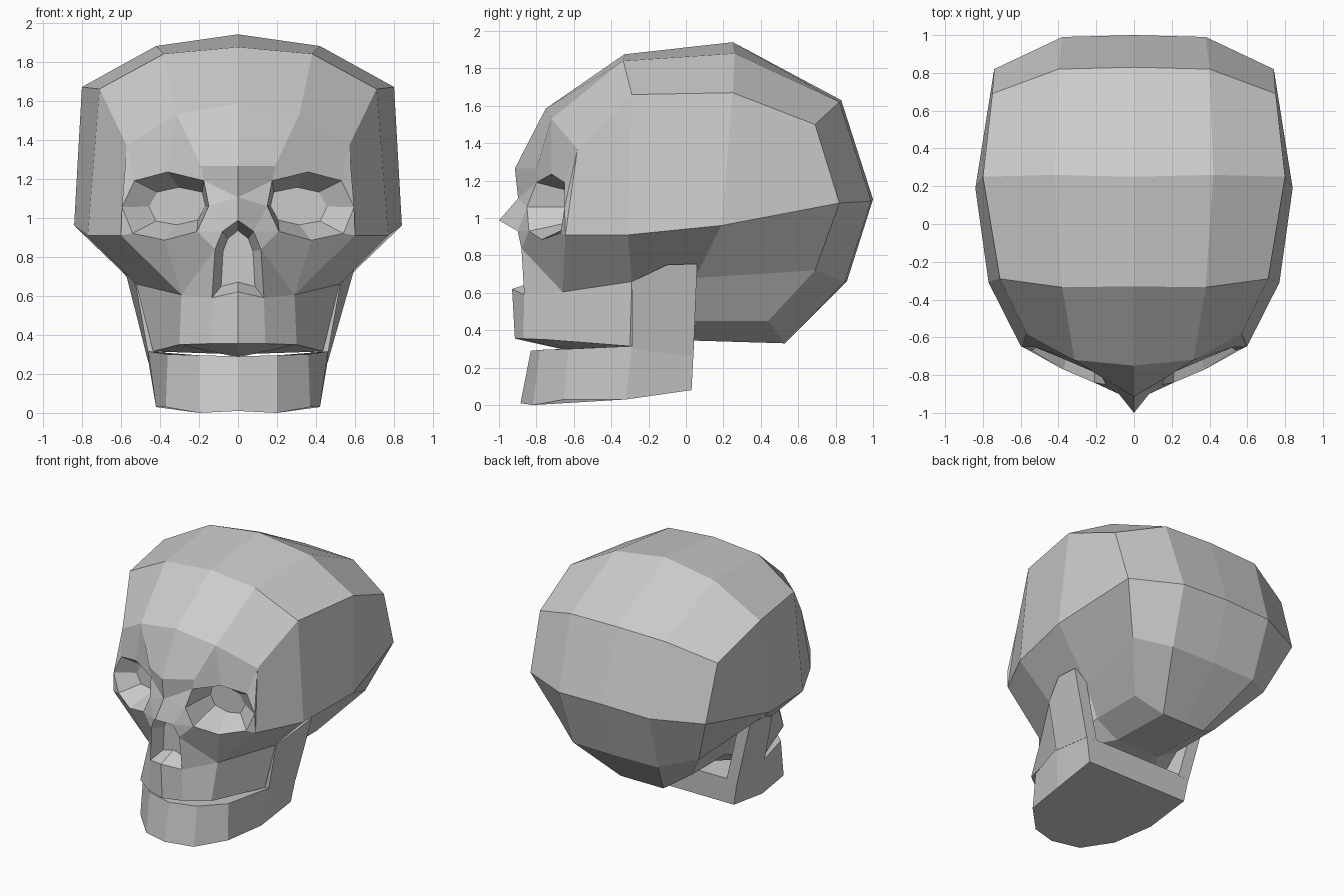
import bpy, bmesh

if "Cube" in bpy.data.objects:
    bpy.data.objects.remove(bpy.data.objects["Cube"])


def build(name, pts, faces):
    """Make one half from named points and panels, then mirror it across x = 0."""
    bm = bmesh.new()
    v = {k: bm.verts.new(p) for k, p in pts.items()}
    for f in faces:
        bm.faces.new([v[k] for k in f.split()])
    bmesh.ops.recalc_face_normals(bm, faces=bm.faces)
    me = bpy.data.meshes.new(name)
    bm.to_mesh(me)
    bm.free()
    ob = bpy.data.objects.new(name, me)
    bpy.context.collection.objects.link(ob)
    mod = ob.modifiers.new("mirror", 'MIRROR')
    mod.merge_threshold = 0.002
    return ob


def strip(a, b, n, closed=False):
    """Quads between two rows of points named a0.. and b0.."""
    last = n if closed else n - 1
    return [f"{a}{i} {a}{(i + 1) % n} {b}{(i + 1) % n} {b}{i}" for i in range(last)]


def ring(pts, key, coords):
    for i, c in enumerate(coords):
        pts[f"{key}{i}"] = c


# Cranium: rows over the top from forehead (A) to the base (H), centre to side
skull = {}
rows = {
    "A": [(0, -.75, 1.585), (.315, -.72, 1.53), (.57, -.58, 1.37)],
    "B": [(0, -.33, 1.875), (.38, -.335, 1.84), (.71, -.29, 1.66)],
    "C": [(0, .25, 1.94), (.42, .26, 1.88), (.80, .25, 1.67)],
    "D": [(0, .83, 1.63), (.40, .82, 1.62), (.75, .69, 1.50)],
    "E": [(0, 1.0, 1.10), (.38, .99, 1.09), (.74, .82, 1.08)],
    "F": [(0, .86, .66), (.36, .85, .66), (.59, .69, .72)],
    "G": [(0, .53, .33), (.18, .53, .33), (.36, .44, .45)],
    "H": [(0, .03, .345), (.18, .03, .345), (.36, .03, .45)],
}
for key, row in rows.items():
    ring(skull, key, row)
panels = []
for a, b in zip("ABCDEFG", "BCDEFGH"):
    panels += strip(a, b, 3)

# Eye sockets: rim and a smaller ring pushed back
rim = [(.595, -.65, 1.055), (.53, -.65, 1.19), (.36, -.72, 1.235), (.175, -.80, 1.19),
       (.15, -.85, 1.06), (.21, -.84, .93), (.375, -.77, .885), (.54, -.67, .92)]
ring(skull, "O", rim)
ring(skull, "I", [(.31 + (x - .37) * .65, -.57, 1.06 + (z - 1.06) * .55) for x, y, z in rim])
panels += strip("O", "I", 8, True) + [" ".join(f"I{i}" for i in range(8))]

# Nose opening: rim and recessed cavity
nose = [(0, -1, .987), (.08, -.9, .93), (.118, -.88, .838), (.133, -.865, .59), (0, -.93, .62)]
ring(skull, "N", nose)
ring(skull, "J", [(x * .65, -.78, .8 + (z - .8) * .72) for x, y, z in nose])
panels += strip("N", "J", 5) + ["J0 J1 J2 J3 J4"]

# Brow, cheek, temple and upper jaw points
skull.update({
    "M0": (0, -.915, 1.265), "M1": (.19, -.80, 1.265), "K": (0, -.898, 1.105),
    "S": (.60, -.645, .91), "V": (.77, -.31, .91), "W": (.84, .19, .96),
    "X": (.47, .05, .68), "U": (.52, -.29, .66), "T": (.29, -.66, .605),
    "L0": (0, -.915, .355), "L1": (.14, -.87, .355), "L2": (.30, -.75, .35),
    "Q": (.435, -.30, .315), "P": (0, -.30, .30), "R": (0, -.60, .285),
})
panels += [
    # brow and nose bridge
    "A0 A1 M1 M0", "A1 O2 O3 M1", "A1 A2 O1 O2", "A2 O0 O1", "A2 S O0", "S O7 O0",
    "M0 M1 O3 K", "K O3 O4", "K O4 N1 N0", "O4 O5 N1", "O5 N2 N1",
    # cheek
    "O5 O6 T N2", "N2 T N3", "O6 O7 S T", "S V U T",
    # upper jaw and palate
    "N4 N3 L1 L0", "N3 T L2 L1", "T U Q L2", "L0 L1 R", "L1 L2 R", "L2 Q P R",
    # temples and underside
    "A2 B2 V S", "B2 C2 W V", "C2 D2 E2 W", "W E2 F2 X", "V W X U",
    "X F2 G2 H2", "U X H2 Q", "Q H2 H1", "P Q H1 H0",
]
build("skull", skull, panels)

# Lower jaw body: bottom and top outlines from chin to rear
jaw = {}
ring(jaw, "a", [(0, -.885, .01), (.20, -.82, 0), (.37, -.65, .03), (.42, -.32, .03),
                (.425, .03, .08), (0, .03, .08)])
ring(jaw, "b", [(0, -.83, .29), (.20, -.78, .295), (.36, -.63, .30), (.46, -.29, .315),
                (.46, .04, .27), (0, .04, .27)])
build("lower_jaw", jaw, strip("a", "b", 6) + [" ".join(f"{k}{i}" for i in range(6)) for k in "ab"])

# Upright jaw branch: side outline given thickness
outline = [(.46, -.29, .30), (.525, -.29, .66), (.60, -.10, .75), (.585, .06, .755), (.46, .04, .26)]
branch = {}
ring(branch, "a", outline)
ring(branch, "b", [(x - .09, y, z) for x, y, z in outline])
build("jaw_branch", branch, strip("a", "b", 5, True) + [" ".join(f"{k}{i}" for i in range(5)) for k in "ab"])
